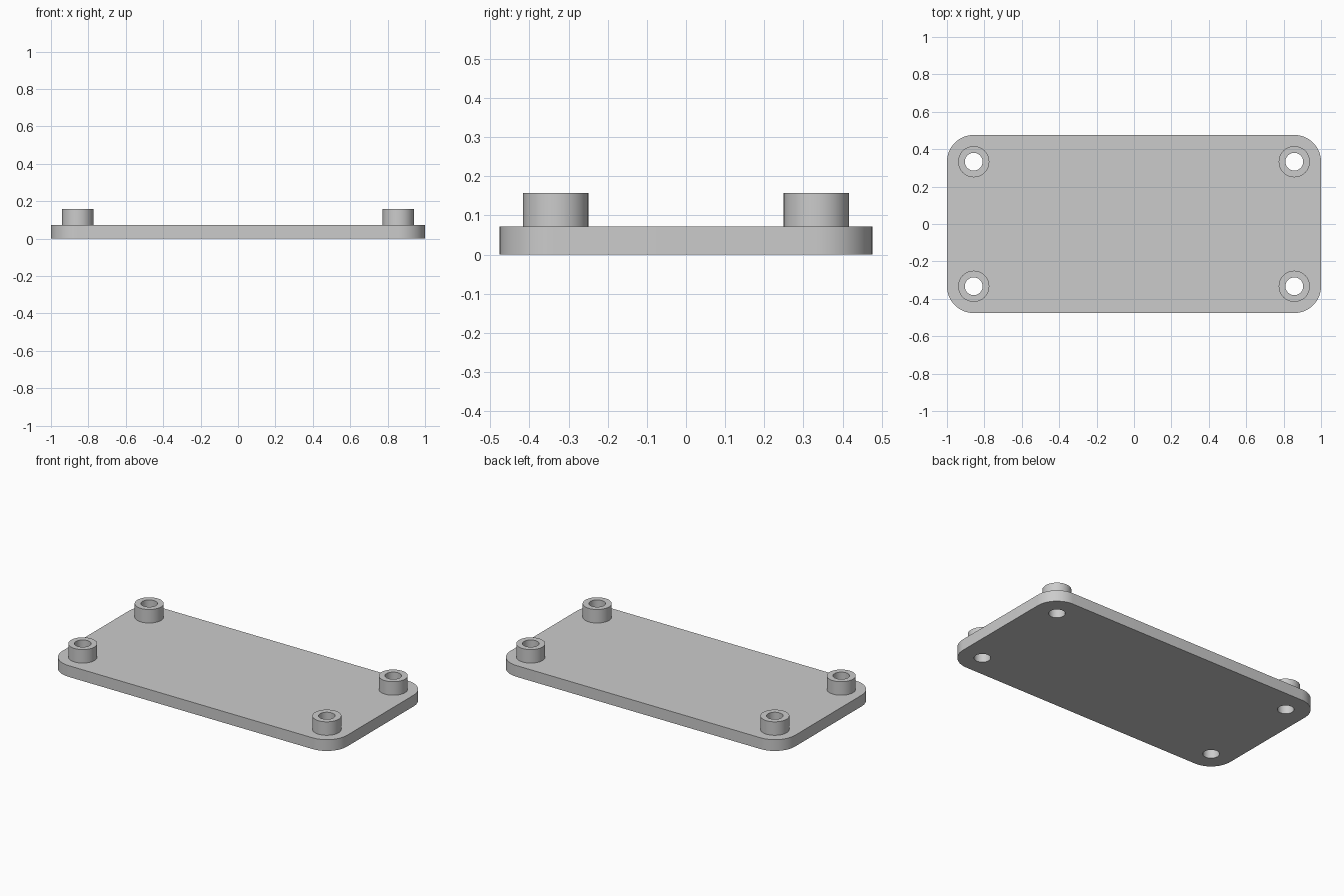
import bpy
import bmesh
from math import cos, sin, pi, radians

cube = bpy.data.objects.get("Cube")
if cube:
    bpy.data.objects.remove(cube, do_unlink=True)

HALF_X, HALF_Y, PLATE_TOP = 1.0, 0.476, 0.0714
POST_X, POST_Y, POST_TOP = 0.857, 0.333, 0.157
POST_RADIUS, BORE_RADIUS, CORNER = 0.0833, 0.0476, 0.143
SIDES = 64

grey = bpy.data.materials.new("plain grey")
grey.use_nodes = True
colour = (0.6, 0.6, 0.6, 1)
grey.diffuse_color = colour
grey.node_tree.nodes["Principled BSDF"].inputs["Base Color"].default_value = colour


def arc(cx, cy, radius, start, sweep, steps):
    return [(cx + radius * cos(start + sweep * i / steps),
             cy + radius * sin(start + sweep * i / steps)) for i in range(steps + 1)]


def circle(cx, cy, radius):
    return arc(cx, cy, radius, 0, 2 * pi, SIDES)[:-1]


def extruded(name, loops, bottom, top):
    """Fill the outer loop, leave the inner loops open, and extrude upwards."""
    bm = bmesh.new()
    edges = []
    for loop in loops:
        verts = [bm.verts.new((x, y, bottom)) for x, y in loop]
        edges += [bm.edges.new((v, verts[i - 1])) for i, v in enumerate(verts)]
    bmesh.ops.triangle_fill(bm, edges=edges, use_beauty=True)
    result = bmesh.ops.extrude_face_region(bm, geom=bm.faces[:], use_keep_orig=True)
    moved = [g for g in result["geom"] if isinstance(g, bmesh.types.BMVert)]
    bmesh.ops.translate(bm, verts=moved, vec=(0, 0, top - bottom))
    bmesh.ops.recalc_face_normals(bm, faces=bm.faces[:])
    mesh = bpy.data.meshes.new(name)
    bm.to_mesh(mesh)
    bm.free()
    mesh.materials.append(grey)
    obj = bpy.data.objects.new(name, mesh)
    bpy.context.collection.objects.link(obj)
    bpy.ops.object.select_all(action="DESELECT")
    obj.select_set(True)
    bpy.context.view_layer.objects.active = obj
    bpy.ops.object.shade_smooth_by_angle(angle=radians(30))


# Post positions, counter-clockwise from the back left corner
posts = {"back_left": (1, 1), "back_right": (-1, 1),
         "front_right": (-1, -1), "front_left": (1, -1)}

# Base plate with rounded corners and four through holes
outline = []
for i, (sx, sy) in enumerate(posts.values()):
    outline += arc(sx * (HALF_X - CORNER), sy * (HALF_Y - CORNER),
                   CORNER, i * pi / 2, pi / 2, SIDES // 4)
holes = [circle(sx * POST_X, sy * POST_Y, BORE_RADIUS) for sx, sy in posts.values()]
extruded("base_plate", [outline] + holes, 0, PLATE_TOP)

# Hollow round standoffs
for name, (sx, sy) in posts.items():
    x, y = sx * POST_X, sy * POST_Y
    extruded(name + "_standoff",
             [circle(x, y, POST_RADIUS), circle(x, y, BORE_RADIUS)], PLATE_TOP, POST_TOP)
